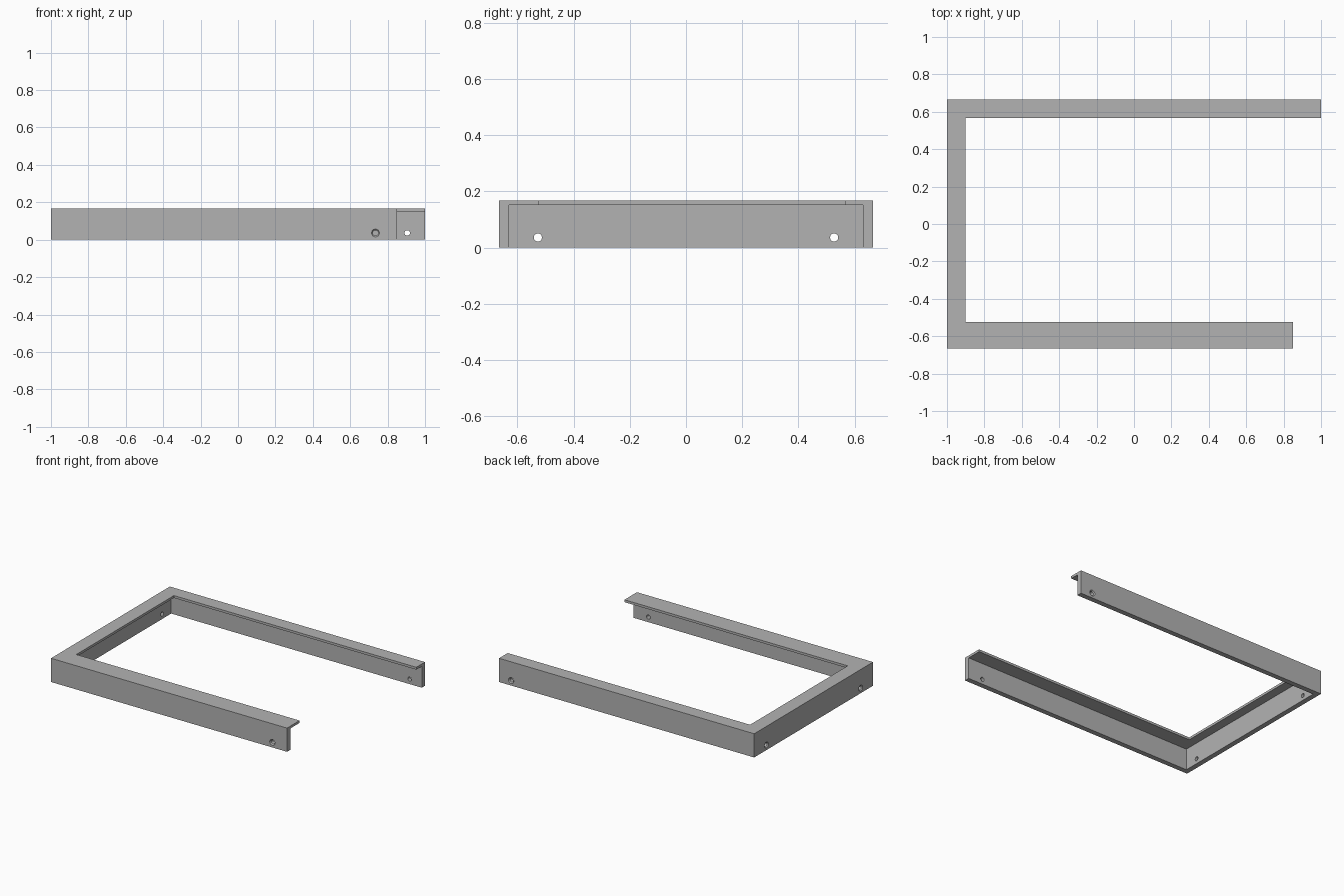
import bpy, bmesh
from mathutils import Vector

if "Cube" in bpy.data.objects:
    bpy.data.objects.remove(bpy.data.objects["Cube"], do_unlink=True)

HALF_Y = 0.665      # half the frame's depth
HEIGHT = 0.168
SHELF = 0.151       # underside of the top flange
WALL = 0.036
HOLE_Z = 0.036
HOLE_R = 0.0145
SINK_R = 0.021      # countersink radius at the outer face

grey = bpy.data.materials.new("Plain grey")
grey.use_nodes = True
colour = (0.45, 0.45, 0.45, 1)
grey.diffuse_color = colour
grey.node_tree.nodes["Principled BSDF"].inputs["Base Color"].default_value = colour


def prism(name, outline, z0, z1):
    """Upright solid from a plan outline."""
    bm = bmesh.new()
    face = bm.faces.new([bm.verts.new((x, y, z0)) for x, y in outline])
    ext = bmesh.ops.extrude_face_region(bm, geom=[face])
    verts = [v for v in ext["geom"] if isinstance(v, bmesh.types.BMVert)]
    bmesh.ops.translate(bm, verts=verts, vec=(0, 0, z1 - z0))
    bmesh.ops.recalc_face_normals(bm, faces=bm.faces)
    mesh = bpy.data.meshes.new(name)
    bm.to_mesh(mesh)
    bm.free()
    obj = bpy.data.objects.new(name, mesh)
    bpy.context.collection.objects.link(obj)
    return obj


def cut(target, cutter):
    cutter.hide_render = True
    mod = target.modifiers.new("cut", "BOOLEAN")
    mod.operation = "DIFFERENCE"
    mod.solver = "EXACT"
    mod.object = cutter
    bpy.context.view_layer.objects.active = target
    bpy.ops.object.modifier_apply(modifier=mod.name)
    bpy.data.objects.remove(cutter, do_unlink=True)


def cone(start, direction, length, r1, r2):
    """Round cutter running from start along direction."""
    d = Vector(direction)
    bpy.ops.mesh.primitive_cone_add(
        vertices=32, radius1=r1, radius2=r2, depth=length,
        location=Vector(start) + d * length / 2,
        rotation=d.to_track_quat("Z", "Y").to_euler())
    return bpy.context.object


# Three-sided frame: plan outline of the top flange, full height
frame = prism("frame", [
    (-1, -HALF_Y), (0.85, -HALF_Y), (0.85, -0.525), (-0.9, -0.525),
    (-0.9, 0.568), (1, 0.568), (1, HALF_Y), (-1, HALF_Y)], 0, HEIGHT)
frame.data.materials.append(grey)

# Hollow out below the flange, leaving thin outer walls
inner = HALF_Y - WALL
cut(frame, prism("pocket_cutter", [
    (-1 + WALL, -inner), (1.2, -inner), (1.2, inner), (-1 + WALL, inner)],
    -0.1, SHELF))

# Countersunk screw holes: outer face point and inward direction
holes = [((0.735, -HALF_Y, HOLE_Z), (0, 1, 0)),
         ((0.905, HALF_Y, HOLE_Z), (0, -1, 0)),
         ((-1, -0.527, HOLE_Z), (1, 0, 0)),
         ((-1, 0.527, HOLE_Z), (1, 0, 0))]
for point, inward in holes:
    outside = Vector(point) - Vector(inward) * 0.01
    cut(frame, cone(outside, inward, 0.07, HOLE_R, HOLE_R))
    sink = SINK_R - HOLE_R
    cut(frame, cone(outside, inward, 0.01 + sink, SINK_R + 0.01, HOLE_R))

# Smooth hole walls, sharp frame edges
bpy.ops.object.select_all(action="DESELECT")
frame.select_set(True)
bpy.context.view_layer.objects.active = frame
bpy.ops.object.shade_smooth_by_angle(angle=0.5)
